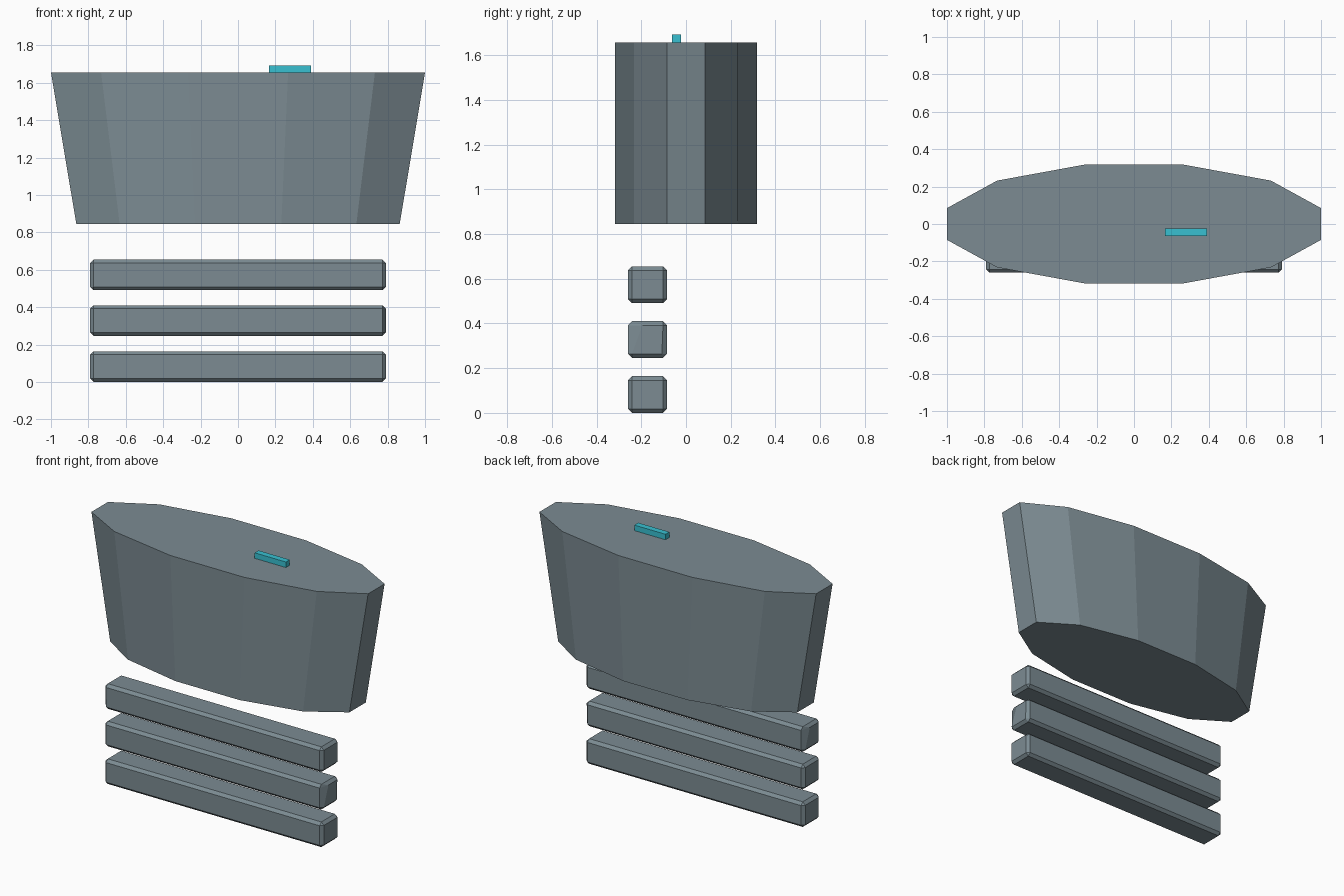
import bpy, bmesh, math
from mathutils import Vector

if "Cube" in bpy.data.objects:
    bpy.data.objects.remove(bpy.data.objects["Cube"])


def material(name, rgb):
    m = bpy.data.materials.new(name)
    m.diffuse_color = (*rgb, 1)
    m.use_nodes = True
    m.node_tree.nodes["Principled BSDF"].inputs["Base Color"].default_value = m.diffuse_color
    return m


grey = material("slate grey", (0.20, 0.26, 0.29))
cyan = material("cyan", (0.04, 0.53, 0.64))


def finish(bm, name, mat):
    bmesh.ops.recalc_face_normals(bm, faces=bm.faces)
    mesh = bpy.data.meshes.new(name)
    bm.to_mesh(mesh)
    bm.free()
    mesh.materials.append(mat)
    obj = bpy.data.objects.new(name, mesh)
    bpy.context.collection.objects.link(obj)
    return obj


def block(name, lo, hi, mat, bevel=0, dent=0):
    """Box between two corners; dent = +1 / -1 skews the end face on that x side."""
    lo, hi = Vector(lo), Vector(hi)
    mid, size = (lo + hi) / 2, hi - lo
    bm = bmesh.new()
    bmesh.ops.create_cube(bm, size=1)
    for v in bm.verts:
        v.co = Vector(a * b for a, b in zip(v.co, size))
    if bevel:
        bmesh.ops.bevel(bm, geom=bm.edges[:], offset=bevel, segments=1,
                        affect='EDGES', profile=0.5)
    if dent:
        # knocked-in corners of the end face
        for v in bm.verts:
            if v.co.x * dent > size.x / 2 - 0.001:
                if v.co.y * dent < 0 and v.co.z > 0:
                    v.co.y += 0.047 * dent
                elif v.co.y * dent > 0 and v.co.z < 0:
                    v.co.y -= 0.005 * dent
    for v in bm.verts:
        v.co += mid
    return finish(bm, name, mat)


# tapered twelve-sided upper body: narrower in x at the bottom
bm = bmesh.new()
rings = []
for z, rx in ((0.845, 0.895), (1.656, 1.0353)):
    rings.append([bm.verts.new((rx * math.cos(a), 0.328 * math.sin(a), z))
                  for a in (math.radians(15 + 30 * i) for i in range(12))])
low, high = rings
for i in range(12):
    j = (i + 1) % 12
    bm.faces.new((low[i], low[j], high[j], high[i]))
bm.faces.new(low[::-1])
bm.faces.new(high)
finish(bm, "upper_body", grey)

# three stacked bars
for i, (z, dent) in enumerate(((0.0, 0), (0.246, 1), (0.491, -1))):
    block(f"bar_{i + 1}", (-0.79, -0.26, z), (0.79, -0.085, z + 0.164),
          grey, 0.018, dent)

# small raised marker on the top
block("top_marker", (0.165, -0.063, 1.65), (0.39, -0.023, 1.692), cyan)
